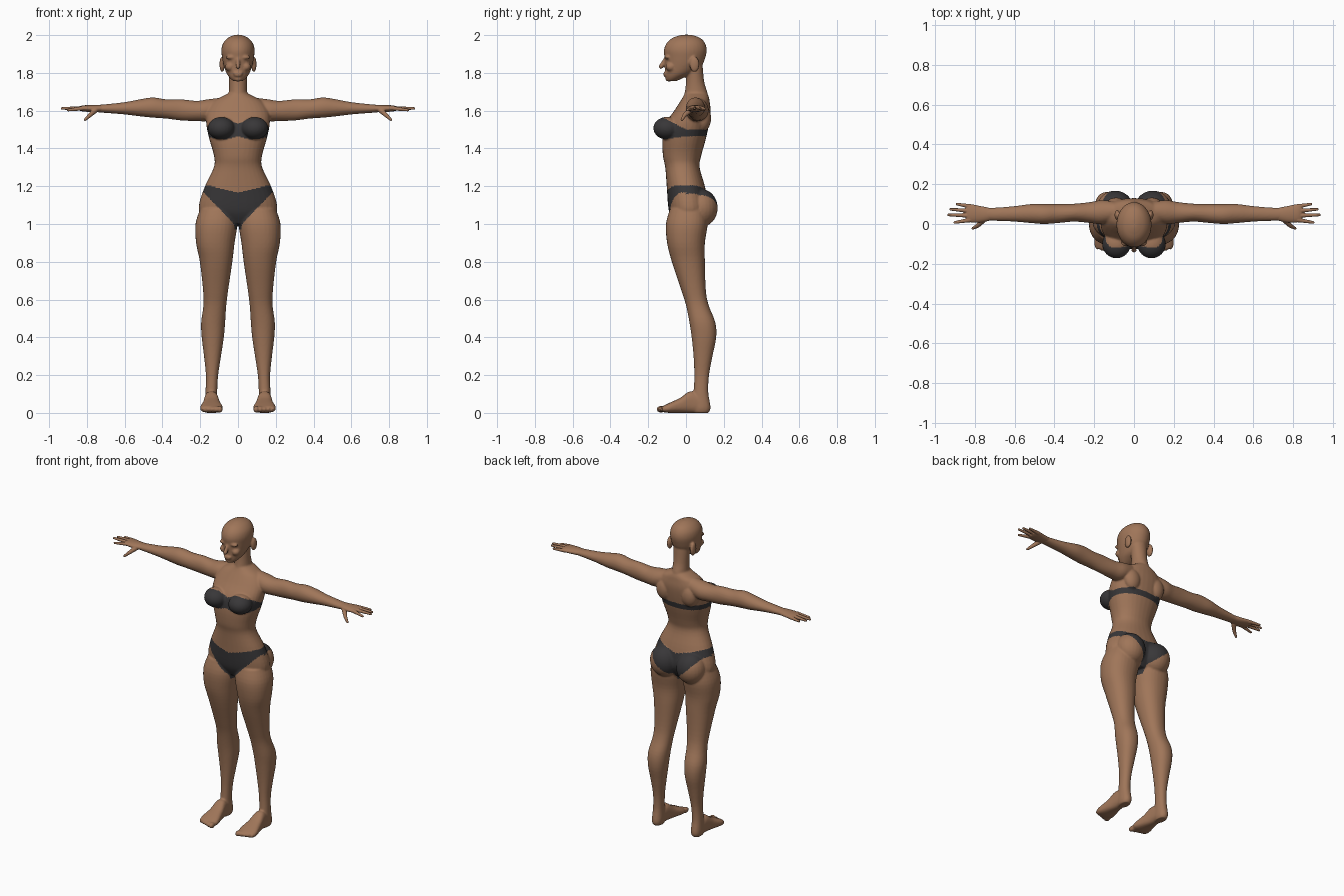
import bpy
import bmesh
import math
from mathutils import Matrix, Vector

cube = bpy.data.objects.get("Cube")
if cube:
    bpy.data.objects.remove(cube, do_unlink=True)


def make_material(name, colour):
    mat = bpy.data.materials.new(name)
    mat.use_nodes = True
    mat.diffuse_color = (*colour, 1)
    mat.node_tree.nodes["Principled BSDF"].inputs["Base Color"].default_value = (*colour, 1)
    return mat


skin = make_material("warm skin", (0.35, 0.18, 0.10))
fabric = make_material("charcoal fabric", (0.04, 0.038, 0.04))


def catmull(a, b, c, d, t):
    """Smooth in-between value of b and c."""
    return 0.5 * (2 * b + (c - a) * t + (2 * a - 5 * b + 4 * c - d) * t * t
                  + (3 * b - a - 3 * c + d) * t ** 3)


def refine(rows, steps=4):
    result = []
    last = len(rows) - 1
    for i in range(last):
        near = [rows[max(0, min(last, i + k))] for k in (-1, 0, 1, 2)]
        for s in range(steps):
            result.append([catmull(*values, s / steps) for values in zip(*near)])
    return result + [list(rows[-1])]


def loft(bm, axis, rows, power=2.0, sides=32):
    """Skin rounded sections; each row is position, then low and high on the other two axes."""
    rings = []
    for pos, a_low, a_high, b_low, b_high in refine(rows):
        ring = []
        for k in range(sides):
            angle = math.tau * k / sides
            c, s = math.cos(angle), math.sin(angle)
            a = math.copysign(abs(c) ** (2 / power), c) * (a_high - a_low) / 2 + (a_low + a_high) / 2
            b = math.copysign(abs(s) ** (2 / power), s) * (b_high - b_low) / 2 + (b_low + b_high) / 2
            point = {"x": (pos, a, b), "y": (a, pos, b), "z": (a, b, pos)}[axis]
            ring.append(bm.verts.new(point))
        rings.append(ring)
    for low, high in zip(rings, rings[1:]):
        for k in range(sides):
            n = (k + 1) % sides
            bm.faces.new((low[k], low[n], high[n], high[k]))
    bm.faces.new(rings[0][::-1])
    bm.faces.new(rings[-1])


def central_loft(bm, rows, power=2.0):
    loft(bm, "z", [(z, -w, w, front, back) for z, w, front, back in rows], power)


def blob(bm, centre, radii):
    matrix = Matrix.Translation(centre) @ Matrix.Diagonal((*radii, 1))
    bmesh.ops.create_uvsphere(bm, u_segments=24, v_segments=16, radius=1, matrix=matrix)


def taper(bm, start, end, r_start, r_end):
    """Tapered rod with round ends."""
    start, end = Vector(start), Vector(end)
    turn = (end - start).to_track_quat("Z", "Y").to_matrix().to_4x4()
    bmesh.ops.create_cone(bm, cap_ends=True, segments=16, radius1=r_start, radius2=r_end,
                          depth=(end - start).length,
                          matrix=Matrix.Translation((start + end) / 2) @ turn)
    blob(bm, start, [r_start] * 3)
    blob(bm, end, [r_end] * 3)


def mirror(bm):
    copy = bmesh.ops.duplicate(bm, geom=bm.verts[:] + bm.edges[:] + bm.faces[:])["geom"]
    verts = [g for g in copy if isinstance(g, bmesh.types.BMVert)]
    bmesh.ops.scale(bm, vec=(-1, 1, 1), verts=verts)


def fuse(name, bm, voxel, smoothing):
    """Blend overlapping volumes into one smooth skin."""
    bmesh.ops.recalc_face_normals(bm, faces=bm.faces)
    mesh = bpy.data.meshes.new(name)
    bm.to_mesh(mesh)
    bm.free()
    obj = bpy.data.objects.new(name, mesh)
    bpy.context.collection.objects.link(obj)
    remesh = obj.modifiers.new("Blend", "REMESH")
    remesh.mode = "VOXEL"
    remesh.voxel_size = voxel
    smooth = obj.modifiers.new("Soften", "SMOOTH")
    smooth.iterations = smoothing
    graph = bpy.context.evaluated_depsgraph_get()
    fused = bpy.data.meshes.new_from_object(obj.evaluated_get(graph))
    obj.modifiers.clear()
    obj.data = fused
    fused.name = name
    fused.materials.clear()
    fused.materials.append(skin)
    for face in fused.polygons:
        face.use_smooth = True
        face.material_index = 0
    return obj


body = bmesh.new()

# Leg
loft(body, "z", [
    (0, .115, .168, .04, .12), (.03, .108, .175, .03, .13), (.11, .11, .172, .04, .118),
    (.2, .105, .17, .044, .122), (.3, .09, .18, .04, .14), (.4, .075, .192, .03, .16),
    (.48, .068, .195, .018, .155), (.57, .062, .183, 0, .12), (.65, .052, .185, -.025, .105),
    (.8, .03, .202, -.075, .1), (.9, .018, .222, -.1, .1), (1, .003, .225, -.106, .115),
    (1.08, .01, .2, -.085, .11)], 2.2)

# Foot and toes
loft(body, "y", [
    (-.125, .087, .193, .005, .035), (-.09, .08, .2, 0, .052), (-.03, .093, .187, 0, .08),
    (.03, .105, .177, 0, .115), (.11, .112, .17, 0, .07)], 2.6)
for i in range(5):
    x = .096 + .022 * i
    blob(body, (x, -.132 + .007 * i, .019), (.015 - .001 * i, .025, .018 - .001 * i))

# Arm
loft(body, "x", [
    (.08, .02, .11, 1.57, 1.67), (.16, 0, .12, 1.545, 1.66), (.22, .005, .11, 1.545, 1.652),
    (.3, .012, .102, 1.548, 1.66), (.38, .005, .1, 1.558, 1.66), (.45, 0, .1, 1.563, 1.67),
    (.52, .005, .1, 1.57, 1.66), (.6, .012, .09, 1.58, 1.645), (.7, .016, .082, 1.588, 1.634),
    (.75, .018, .082, 1.592, 1.63)])

# Bust, seat, shoulder blade, brow, cheek and ear
blob(body, (.088, -.1, 1.507), (.072, .073, .06))
blob(body, (.095, .08, 1.085), (.092, .088, .1))
blob(body, (.09, .09, 1.56), (.055, .043, .07))
blob(body, (.035, -.098, 1.882), (.03, .015, .011))
blob(body, (.042, -.08, 1.832), (.026, .028, .024))
blob(body, (.084, .045, 1.845), (.014, .026, .042))
mirror(body)

# Torso
central_loft(body, [
    (1, .08, -.06, .08), (1.05, .19, -.085, .11), (1.1, .207, -.095, .12),
    (1.2, .175, -.102, .1), (1.3, .128, -.11, .072), (1.36, .127, -.122, .08),
    (1.45, .152, -.125, .105), (1.53, .168, -.11, .122), (1.6, .165, -.062, .13),
    (1.65, .13, -.03, .125), (1.675, .085, -.015, .12), (1.695, .045, -.005, .11)], 2.2)

# Neck and head
central_loft(body, [(1.6, .06, -.03, .12), (1.68, .05, -.01, .117),
                    (1.75, .047, 0, .097), (1.84, .052, 0, .088)])
central_loft(body, [
    (1.757, .026, -.102, -.05), (1.775, .045, -.108, -.01), (1.8, .062, -.11, .04),
    (1.84, .076, -.112, .085), (1.88, .084, -.114, .102), (1.92, .088, -.117, .11),
    (1.955, .08, -.104, .102), (1.982, .058, -.077, .08), (1.997, .03, -.04, .045),
    (2.002, .01, -.015, .02)])

# Nose, lips and chin
taper(body, (0, -.108, 1.878), (0, -.132, 1.834), .008, .013)
blob(body, (0, -.11, 1.798), (.027, .011, .007))
blob(body, (0, -.109, 1.787), (.022, .011, .007))
blob(body, (0, -.09, 1.768), (.024, .02, .014))
body = fuse("body", body, .0058, 4)


def blend(t):
    return max(0, min(1, t))


def is_top(x, y, z):
    """Band around the chest that widens into cups at the front."""
    front = blend(-y / .13)
    upper = 1.5 + .068 * front - .03 * front * blend(1 - x / .06)
    lower = 1.465 - .018 * front * blend(x / .06)
    return x < .2 and lower < z < upper


def is_briefs(x, y, z):
    """Low waistband with high-cut legs, fuller at the back."""
    waist = 1.165 + .04 * blend(x / .16)
    if y < 0:
        leg = 1 + 1.03 * max(0, x - .02)
    else:
        leg = 1.01 + .15 * blend(x / .17) ** 1.3
    return min(leg, 1.166) < z < waist or (x < .02 and .97 < z < 1.1)


# Two-piece swimwear painted on the skin
body.data.materials.append(fabric)
for face in body.data.polygons:
    x, y, z = face.center
    if is_top(abs(x), y, z) or is_briefs(abs(x), y, z):
        face.material_index = 1

# Hands
fingers = [((.825, .02, 1.612), (.9, .008, 1.603)), ((.825, .042, 1.613), (.932, .046, 1.612)),
           ((.825, .066, 1.613), (.922, .074, 1.612)), ((.82, .088, 1.611), (.89, .1, 1.609))]
for side, sign in (("left", 1), ("right", -1)):
    hand = bmesh.new()
    loft(hand, "x", [(.72, .018, .08, 1.592, 1.631), (.77, .008, .09, 1.592, 1.63),
                     (.82, .008, .1, 1.596, 1.628), (.842, .016, .097, 1.601, 1.622)])
    for start, end in fingers:
        taper(hand, start, end, .0115, .007)
    taper(hand, (.755, .022, 1.603), (.785, -.008, 1.575), .015, .011)
    taper(hand, (.785, -.008, 1.575), (.81, -.022, 1.552), .011, .007)
    bmesh.ops.scale(hand, vec=(sign, 1, 1), verts=hand.verts)
    fuse(side + "_hand", hand, .003, 3)
